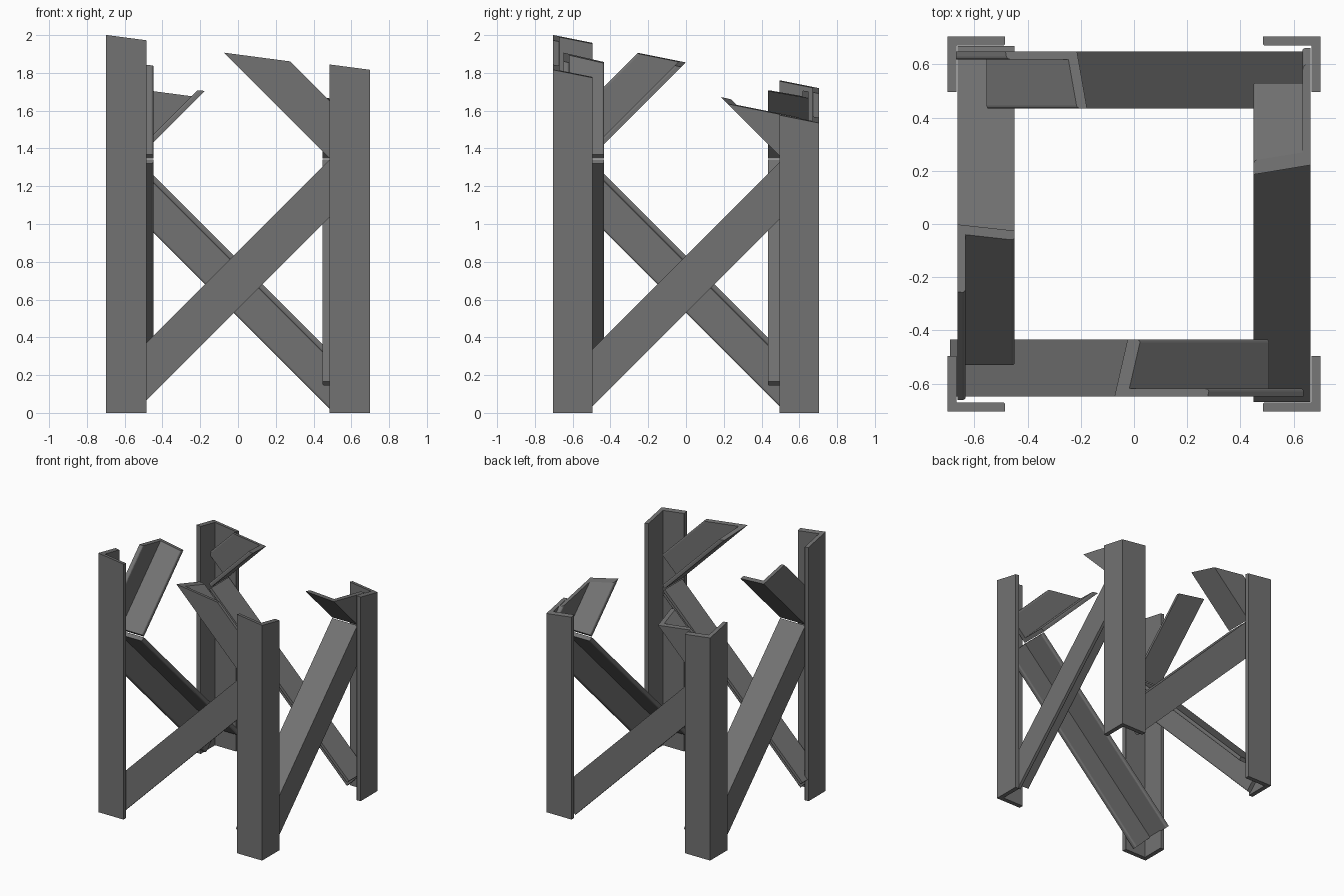
import bpy, bmesh, math
from mathutils import Vector, Matrix

if "Cube" in bpy.data.objects:
    bpy.data.objects.remove(bpy.data.objects["Cube"])

# Sloping plane that trims the whole tower top
CUT_CO, CUT_NO = Vector((-0.70, -0.70, 2.0)), Vector((0.132, 0.2, 1.0)).normalized()

# Dark steel
steel = bpy.data.materials.new("dark_steel")
steel.diffuse_color = (0.17, 0.17, 0.17, 1.0)
steel.use_nodes = True
steel.node_tree.nodes["Principled BSDF"].inputs["Base Color"].default_value = steel.diffuse_color


def angle_profile(wa, wb, t, r):
    """L section, outer corner at the origin, rounded inner toes."""
    pts = [(0, 0), (wa, 0)]
    arc = [i * math.pi / 6 for i in range(4)]
    pts += [(wa - r + r * math.cos(a), t - r + r * math.sin(a)) for a in arc]
    pts += [(t, t)]
    pts += [(t - r + r * math.cos(a), wb - r + r * math.sin(a)) for a in arc]
    return pts + [(0, wb)]


def angle_bar(name, profile, origin, a, b, along, matrix=Matrix()):
    """Extrude the L section from origin, trim it with the sloping plane."""
    origin, a, b, along = map(Vector, (origin, a, b, along))
    bm = bmesh.new()
    face = bm.faces.new([bm.verts.new(origin + a * p + b * q) for p, q in profile])
    ext = bmesh.ops.extrude_face_region(bm, geom=[face], use_keep_orig=True)
    bmesh.ops.translate(bm, vec=along, verts=[g for g in ext["geom"] if isinstance(g, bmesh.types.BMVert)])
    bm.transform(matrix)
    cut = bmesh.ops.bisect_plane(bm, geom=bm.verts[:] + bm.edges[:] + bm.faces[:],
                                 plane_co=CUT_CO, plane_no=CUT_NO, clear_outer=True)
    edges = [g for g in cut["geom_cut"] if isinstance(g, bmesh.types.BMEdge)]
    if edges:
        bmesh.ops.contextual_create(bm, geom=edges)
    bmesh.ops.recalc_face_normals(bm, faces=bm.faces[:])
    mesh = bpy.data.meshes.new(name)
    bm.to_mesh(mesh)
    bm.free()
    mesh.materials.append(steel)
    obj = bpy.data.objects.new(name, mesh)
    bpy.context.collection.objects.link(obj)


# Corner posts
post = angle_profile(0.215, 0.21, 0.034, 0.004)
for sx, xn in ((-1, "left"), (1, "right")):
    for sy, yn in ((-1, "front"), (1, "back")):
        angle_bar(f"{yn}_{xn}_post", post, (0.70 * sx, 0.705 * sy, 0),
                  (-sx, 0, 0), (0, -sy, 0), (0, 0, 2.3))

# Diagonal braces, a lower and a trimmed upper one on each side
brace = angle_profile(0.215, 0.215, 0.03, 0.012)
h = math.sqrt(0.5)
for k, side in enumerate(("front", "right", "back", "left")):
    r = 0.648 if k % 2 == 0 else 0.663
    shift = -0.0235 if k % 2 == 0 else 0.0
    m = Matrix.Translation((shift, 0, 0)) @ Matrix.Rotation(k * math.pi / 2, 4, "Z")
    angle_bar(f"{side}_lower_brace", brace, (0.509, -r, 1.342),
              (h, 0, -h), (0, 1, 0), (-1.177, 0, -1.177), m)
    angle_bar(f"{side}_upper_brace", brace, (0.509, -r, 1.348),
              (h, 0, h), (0, 1, 0), (-0.9, 0, 0.9), m)
